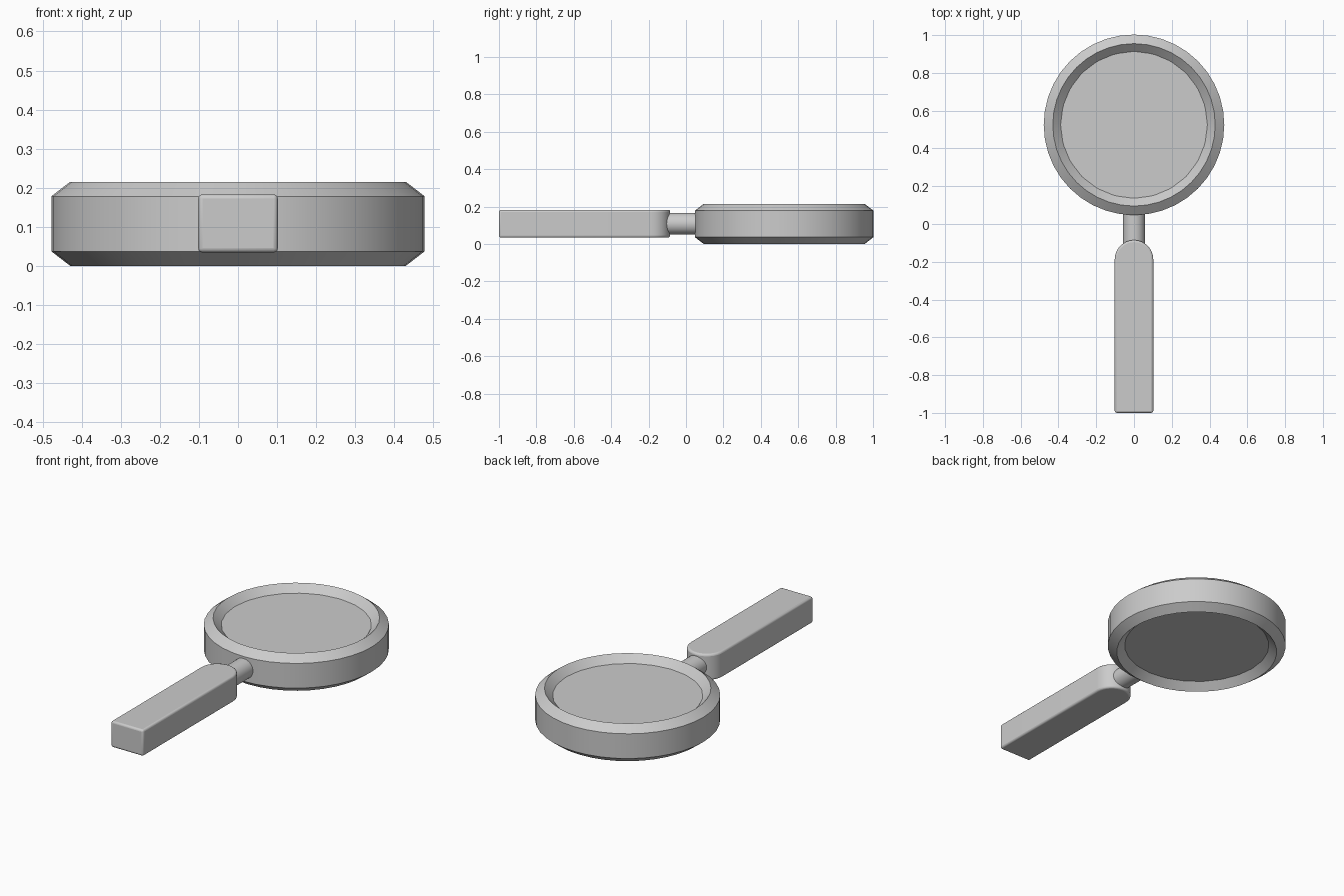
import bpy, bmesh
from math import sin, cos, pi, radians

if "Cube" in bpy.data.objects:
    bpy.data.objects.remove(bpy.data.objects["Cube"])

MID_Z = 0.1075
RING_Y = 0.525


def make_object(name, bm):
    bmesh.ops.recalc_face_normals(bm, faces=bm.faces)
    mesh = bpy.data.meshes.new(name)
    bm.to_mesh(mesh)
    bm.free()
    ob = bpy.data.objects.new(name, mesh)
    bpy.context.collection.objects.link(ob)
    return ob


def shade(ob, angle=30):
    bpy.ops.object.select_all(action='DESELECT')
    ob.select_set(True)
    bpy.context.view_layer.objects.active = ob
    bpy.ops.object.shade_smooth_by_angle(angle=radians(angle))


def cylinder(name, radius, depth, sides, location, rotation=(0, 0, 0)):
    bpy.ops.mesh.primitive_cylinder_add(vertices=sides, radius=radius, depth=depth,
                                        location=location, rotation=rotation)
    ob = bpy.context.object
    ob.name = name
    shade(ob)
    return ob


# Lens frame: chamfered profile swept around the lens axis
profile = [(0.478, 0.037), (0.478, 0.178), (0.430, 0.215),
           (0.380, 0.167), (0.380, 0.048), (0.430, 0.0)]
SIDES = 40
bm = bmesh.new()
rings = []
for i in range(SIDES):
    a = 2 * pi * i / SIDES
    rings.append([bm.verts.new((r * cos(a), RING_Y + r * sin(a), z)) for r, z in profile])
n = len(profile)
for i in range(SIDES):
    p, q = rings[i], rings[(i + 1) % SIDES]
    for j in range(n):
        k = (j + 1) % n
        bm.faces.new((p[j], q[j], q[k], p[k]))
shade(make_object("lens_frame", bm))

# Lens: flat disc with fewer sides, seated in the frame
cylinder("lens", 0.389, 0.135, 24, (0, RING_Y, MID_Z))

# Neck joining the frame to the handle
cylinder("neck", 0.058, 0.22, 32, (0, -0.04, MID_Z + 0.001), (pi / 2, 0, 0))

# Handle: bar with a rounded end, extruded and lightly bevelled
outline = [(-0.102, -1.0), (0.102, -1.0)]
outline += [(0.102 * cos(pi * i / 16), -0.187 + 0.102 * sin(pi * i / 16)) for i in range(17)]
bm = bmesh.new()
base = bm.faces.new([bm.verts.new((x, y, 0.034)) for x, y in outline])
top = bmesh.ops.extrude_face_region(bm, geom=[base])
verts = [v for v in top["geom"] if isinstance(v, bmesh.types.BMVert)]
bmesh.ops.translate(bm, verts=verts, vec=(0, 0, 0.149))
handle = make_object("handle", bm)
shade(handle)
bevel = handle.modifiers.new("soft_edges", 'BEVEL')
bevel.width = 0.011
bevel.segments = 3
bevel.limit_method = 'ANGLE'
bevel.angle_limit = radians(40)
